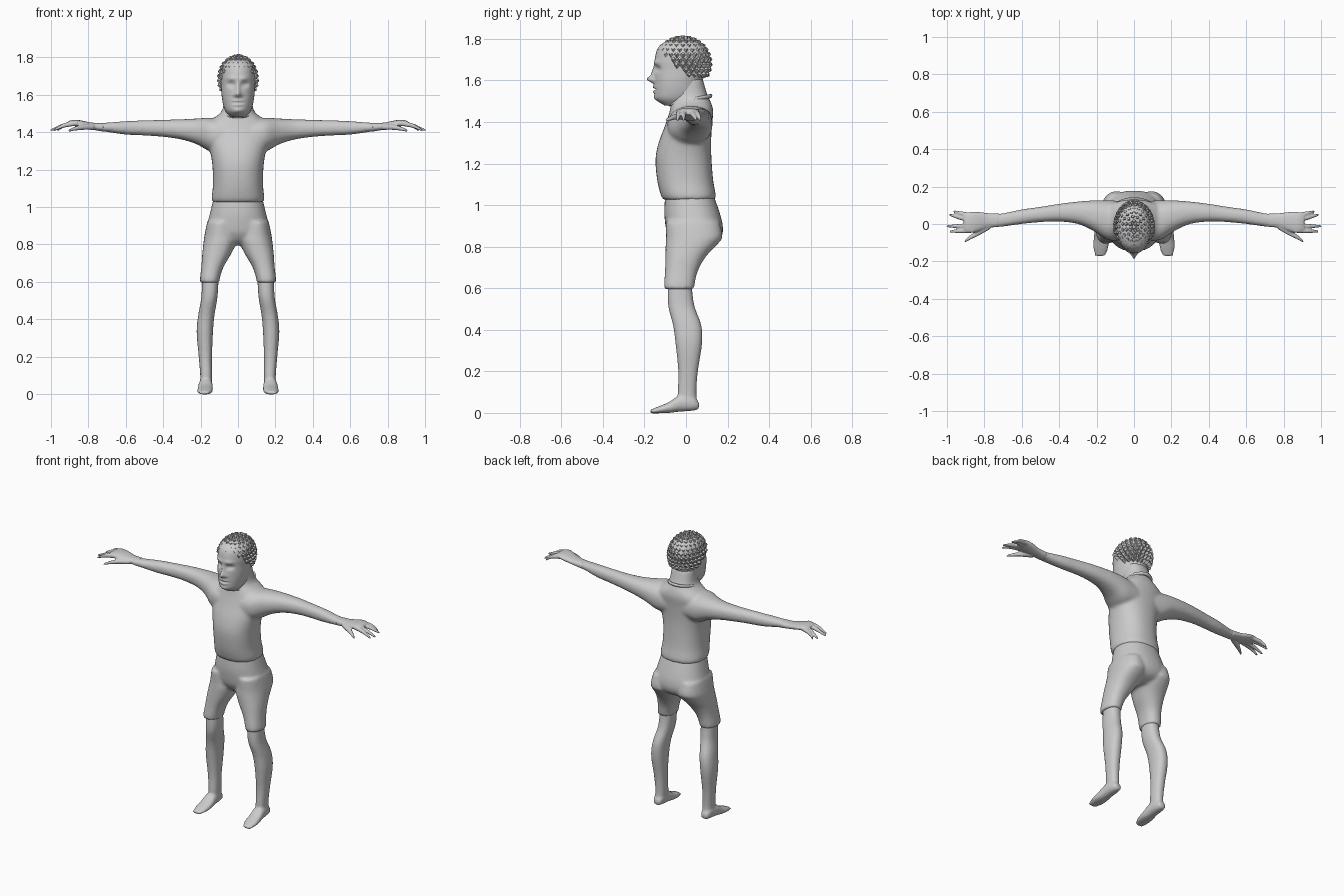
import bpy, bmesh, math
from mathutils import Vector

cube = bpy.data.objects.get("Cube")
if cube:
    bpy.data.objects.remove(cube, do_unlink=True)

grey = bpy.data.materials.new("plain_grey")
grey.use_nodes = True
GREY = (0.6, 0.6, 0.6, 1)
grey.diffuse_color = GREY
grey.node_tree.nodes["Principled BSDF"].inputs["Base Color"].default_value = GREY

# Where each loft axis puts (position along, first side, second side)
PLACE = {
    "X": lambda t, a, b: (t, a, b),
    "Y": lambda t, a, b: (a, t, b),
    "Z": lambda t, a, b: (a, b, t),
}


def smooth_rows(rows, steps):
    """Catmull-Rom interpolation between station rows."""
    out = []
    for i in range(len(rows) - 1):
        quad = [rows[max(i - 1, 0)], rows[i], rows[i + 1], rows[min(i + 2, len(rows) - 1)]]
        for s in range(steps):
            u = s / steps
            out.append([0.5 * (2 * p1 + (p2 - p0) * u + (2 * p0 - 5 * p1 + 4 * p2 - p3) * u * u
                               + (3 * p1 - p0 - 3 * p2 + p3) * u ** 3)
                        for p0, p1, p2, p3 in zip(*quad)])
    return out + [list(rows[-1])]


def loft(bm, axis, rows, side=1, segs=32, steps=4, power=2.3):
    """Closed skin over rows of (along, min, max, min, max)."""
    rings = []
    for t, a0, a1, b0, b1 in smooth_rows(rows, steps):
        ring = []
        for k in range(segs):
            ang = math.tau * k / segs
            c, s = math.cos(ang), math.sin(ang)
            a = (a0 + a1) / 2 + (a1 - a0) / 2 * math.copysign(abs(c) ** (2 / power), c)
            b = (b0 + b1) / 2 + (b1 - b0) / 2 * math.copysign(abs(s) ** (2 / power), s)
            x, y, z = PLACE[axis](t, a, b)
            ring.append(bm.verts.new((x * side, y, z)))
        rings.append(ring)
    for low, high in zip(rings, rings[1:]):
        for k in range(segs):
            n = (k + 1) % segs
            bm.faces.new((low[k], low[n], high[n], high[k]))
    bm.faces.new(rings[0])
    bm.faces.new(rings[-1])


def centred(rows):
    """Rows of (z, half width, back/front limits) made symmetric."""
    return [(z, -h, h, y0, y1) for z, h, y0, y1 in rows]


def finish(bm, name, voxel=0, smooth=True, relax=4):
    bmesh.ops.recalc_face_normals(bm, faces=bm.faces)
    for f in bm.faces:
        f.smooth = smooth
    mesh = bpy.data.meshes.new(name)
    bm.to_mesh(mesh)
    bm.free()
    mesh.materials.append(grey)
    obj = bpy.data.objects.new(name, mesh)
    bpy.context.collection.objects.link(obj)
    if voxel:
        rem = obj.modifiers.new("fuse", "REMESH")
        rem.mode = "VOXEL"
        rem.voxel_size = voxel
        rem.use_smooth_shade = True
        sm = obj.modifiers.new("relax", "SMOOTH")
        sm.factor = 0.5
        sm.iterations = relax
    return obj


# Shirt, neck and arms fused into one skin
bm = bmesh.new()
loft(bm, "Z", centred([
    (1.025, .137, -.108, .138), (1.05, .141, -.122, .143), (1.12, .134, -.139, .131),
    (1.22, .137, -.147, .123), (1.30, .15, -.132, .121), (1.38, .168, -.102, .125),
    (1.44, .168, -.082, .131), (1.475, .13, -.074, .127), (1.505, .092, -.068, .115),
    (1.54, .079, -.062, .1), (1.61, .074, -.055, .08)]))
for side in (1, -1):
    loft(bm, "X", [
        (.04, -.09, .12, 1.30, 1.46), (.14, -.085, .127, 1.295, 1.476), (.22, -.035, .126, 1.335, 1.473),
        (.30, .0, .12, 1.36, 1.469), (.40, .013, .108, 1.375, 1.466), (.50, .01, .092, 1.382, 1.463),
        (.60, .0, .078, 1.387, 1.459), (.70, -.014, .058, 1.401, 1.451), (.77, -.02, .054, 1.41, 1.447)], side)
finish(bm, "shirt_and_arms", voxel=.01, relax=5)

# Hands with four fingers and a thumb
bm = bmesh.new()
FINGERS = [(.045, .068, .965), (.018, .05, .988), (-.010, -.012, 1.003), (-.034, -.04, .985)]
for side in (1, -1):
    loft(bm, "X", [(.72, -.016, .056, 1.403, 1.45), (.78, -.022, .058, 1.413, 1.451),
                   (.84, -.042, .066, 1.425, 1.463), (.88, -.048, .064, 1.433, 1.466),
                   (.91, -.04, .055, 1.433, 1.458)], side, segs=20)
    for root, tip, end in FINGERS:
        mid = (root + tip) / 2
        loft(bm, "X", [(.86, root - .013, root + .013, 1.435, 1.462),
                       (.93, mid - .012, mid + .012, 1.424, 1.448),
                       (end, tip - .006, tip + .006, 1.404, 1.416)], side, segs=12)
    loft(bm, "X", [(.77, -.028, .01, 1.412, 1.442), (.83, -.062, -.028, 1.412, 1.44),
                   (.87, -.081, -.055, 1.408, 1.43), (.905, -.1, -.085, 1.402, 1.415)], side, segs=12)
finish(bm, "hands", voxel=.005, relax=3)

# Shorts: pelvis plus two thighs
bm = bmesh.new()
loft(bm, "Z", centred([
    (1.05, .13, -.1, .132), (.97, .149, -.105, .16), (.91, .163, -.1, .176),
    (.86, .165, -.09, .176), (.82, .12, -.065, .15), (.795, .05, -.03, .09)]))
for side in (1, -1):
    loft(bm, "Z", [
        (.92, .02, .165, -.097, .16), (.85, .008, .179, -.096, .176), (.815, .006, .184, -.098, .155),
        (.75, .036, .191, -.099, .094), (.68, .077, .196, -.101, .056), (.62, .097, .203, -.106, .042),
        (.595, .099, .203, -.103, .038)], side)
finish(bm, "shorts", voxel=.01, relax=4)

# Lower legs and feet
bm = bmesh.new()
for side in (1, -1):
    loft(bm, "Z", [
        (.66, .105, .188, -.085, .03), (.59, .105, .192, -.088, .03), (.51, .111, .197, -.085, .042),
        (.42, .126, .213, -.062, .074), (.33, .134, .221, -.05, .077), (.20, .139, .21, -.037, .057),
        (.10, .139, .202, -.04, .05), (.04, .14, .202, -.04, .055)], side)
    loft(bm, "Y", [
        (.062, .15, .193, .018, .05), (.03, .14, .204, .01, .085), (-.03, .136, .21, .006, .085),
        (-.08, .134, .216, .0, .053), (-.13, .138, .217, -.002, .032), (-.172, .155, .207, -.002, .014)], side)
finish(bm, "legs_and_feet", voxel=.008, relax=3)

# Head, with the face modelled by soft pushes along the depth
bm = bmesh.new()
loft(bm, "Z", centred([
    (1.48, .04, -.105, .0), (1.51, .066, -.146, .05), (1.55, .08, -.152, .07), (1.60, .088, -.152, .08),
    (1.65, .091, -.151, .1), (1.70, .094, -.15, .112), (1.75, .088, -.138, .1),
    (1.78, .068, -.11, .075), (1.80, .03, -.06, .03)]), segs=72, steps=7, power=2.1)
PUSHES = [  # x, z, x spread, z spread, push
    (0, 1.605, .013, .016, -.032), (0, 1.635, .009, .03, -.014), (.018, 1.598, .009, .009, -.009),
    (.036, 1.655, .018, .013, .02), (.036, 1.655, .01, .007, -.008), (.032, 1.687, .025, .01, -.007),
    (0, 1.557, .026, .004, .012), (0, 1.567, .024, .006, -.008), (0, 1.546, .022, .006, -.008),
    (0, 1.515, .022, .012, -.006)]
for v in bm.verts:
    if v.co.y < -.05:
        v.co.y += sum(p * math.exp(-((abs(v.co.x) - x) / sx) ** 2 - ((v.co.z - z) / sz) ** 2)
                      for x, z, sx, sz, p in PUSHES)
finish(bm, "head")

# Raised collar round the neck
bm = bmesh.new()
RING, TUBE = 40, 8
loops = []
for i in range(RING):
    a = math.tau * i / RING
    loop = []
    for j in range(TUBE):
        b = math.tau * j / TUBE
        r = 1 + .09 * math.cos(b)
        y = .02 + .098 * r * math.sin(a)
        loop.append(bm.verts.new((.083 * r * math.cos(a), y, 1.505 + .2 * (y - .02) + .01 * math.sin(b))))
    loops.append(loop)
for i in range(RING):
    p, q = loops[i], loops[(i + 1) % RING]
    for j in range(TUBE):
        bm.faces.new((p[j], q[j], q[(j + 1) % TUBE], p[(j + 1) % TUBE]))
finish(bm, "collar")

# Hair: rows of short wedge tufts over the scalp, kept above the hairline
bm = bmesh.new()
CENTRE, RADII = Vector((0, -.015, 1.682)), Vector((.095, .125, .118))
ROWS = 11
for row in range(ROWS):
    lat = math.radians(88 - row * 11.5)
    count = max(3, round(27 * math.cos(lat)))
    for k in range(count):
        lon = math.tau * (k + .5 * (row % 2)) / count
        unit = Vector((math.cos(lat) * math.cos(lon), math.cos(lat) * math.sin(lon), math.sin(lat)))
        spot = CENTRE + unit * RADII
        if spot.z < 1.62 + max(0, .02 - spot.y) * .8:
            continue
        normal = Vector([u / r for u, r in zip(unit, RADII)]).normalized()
        aim = (normal + Vector((0, 0, .45))).normalized()
        tuft = bmesh.ops.create_cone(bm, cap_ends=True, segments=4, radius1=.019, radius2=.008, depth=.034)
        turn = aim.to_track_quat("Z", "Y").to_matrix()
        for v in tuft["verts"]:
            v.co = turn @ v.co + spot
finish(bm, "hair_tufts", smooth=False)
